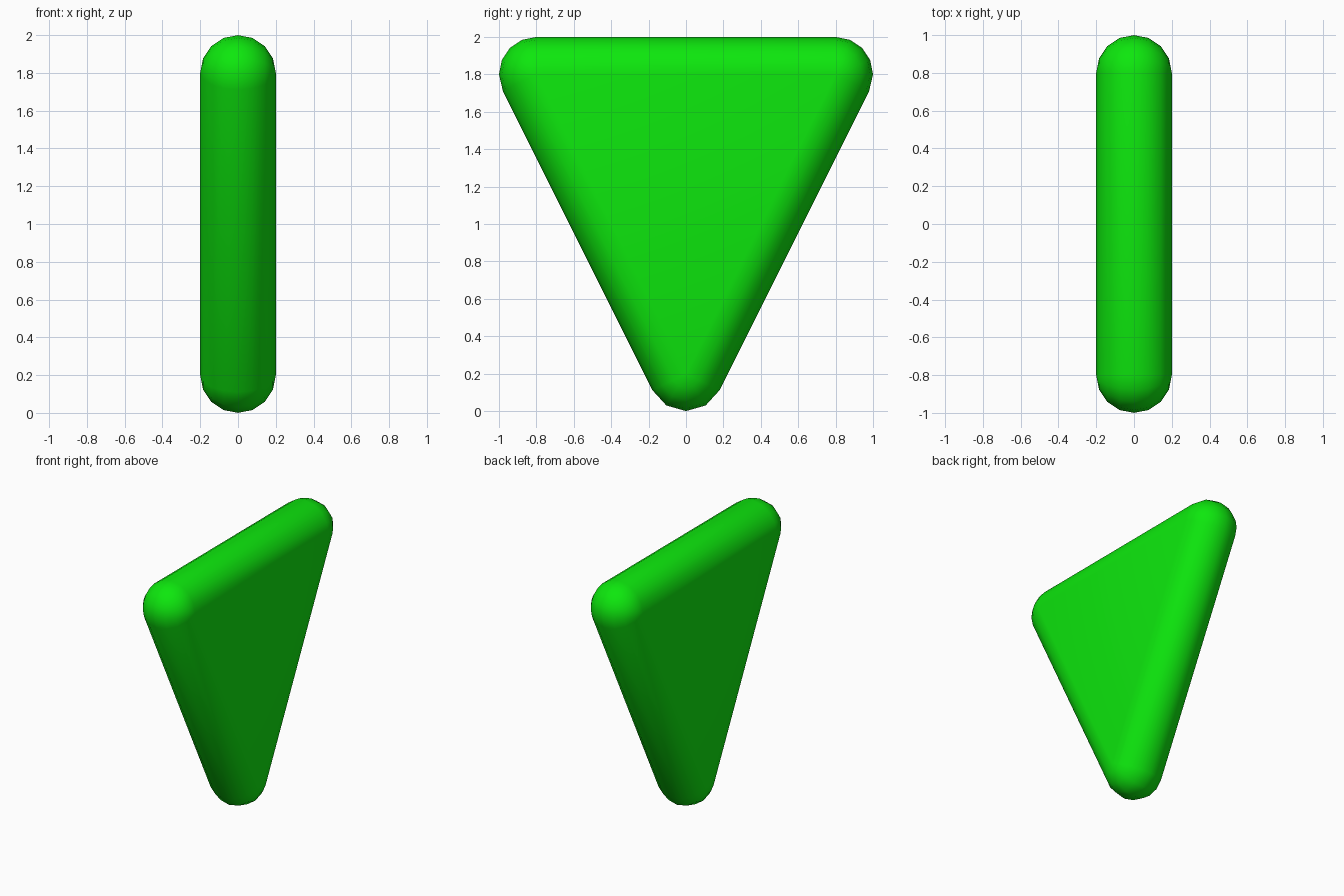
import bpy, bmesh, math

if "Cube" in bpy.data.objects:
    bpy.data.objects.remove(bpy.data.objects["Cube"])

R = 0.2       # edge rounding radius
STEPS = 8     # segments across the half-round edge

# Corner centres (y, z) and the outline angles swept around each corner
slope = math.degrees(math.atan2(0.8, 1.6))
top = [90, 67.5, 45, 22.5, 0, -slope]
span = (180 - 2 * slope) / 4
corners = [
    (0.8, 1.8, top),
    (-0.8, 1.8, [180 - a for a in top]),
    (0.0, 0.2, [-slope - span * i for i in range(5)]),
]

# Rounded triangular slab: hull of the rounded corners
bm = bmesh.new()
for cy, cz, angles in corners:
    for side in (-R, R):
        bm.verts.new((side, cy, cz))
    for k in range(1, STEPS):
        phi = math.pi * (k / STEPS - 0.5)
        r = R * math.cos(phi)
        for a in map(math.radians, angles):
            bm.verts.new((R * math.sin(phi), cy + r * math.cos(a), cz + r * math.sin(a)))
bmesh.ops.convex_hull(bm, input=bm.verts[:])
bmesh.ops.dissolve_limit(bm, angle_limit=math.radians(0.5), verts=bm.verts[:], edges=bm.edges[:])
bmesh.ops.recalc_face_normals(bm, faces=bm.faces[:])
for f in bm.faces:
    f.smooth = True

mesh = bpy.data.meshes.new("rounded_triangle")
bm.to_mesh(mesh)
bm.free()
slab = bpy.data.objects.new("rounded_triangle", mesh)
bpy.context.collection.objects.link(slab)

# Green finish
green = bpy.data.materials.new("green")
green.diffuse_color = (0.004, 0.8, 0.004, 1)
green.use_nodes = True
green.node_tree.nodes["Principled BSDF"].inputs["Base Color"].default_value = green.diffuse_color
mesh.materials.append(green)
